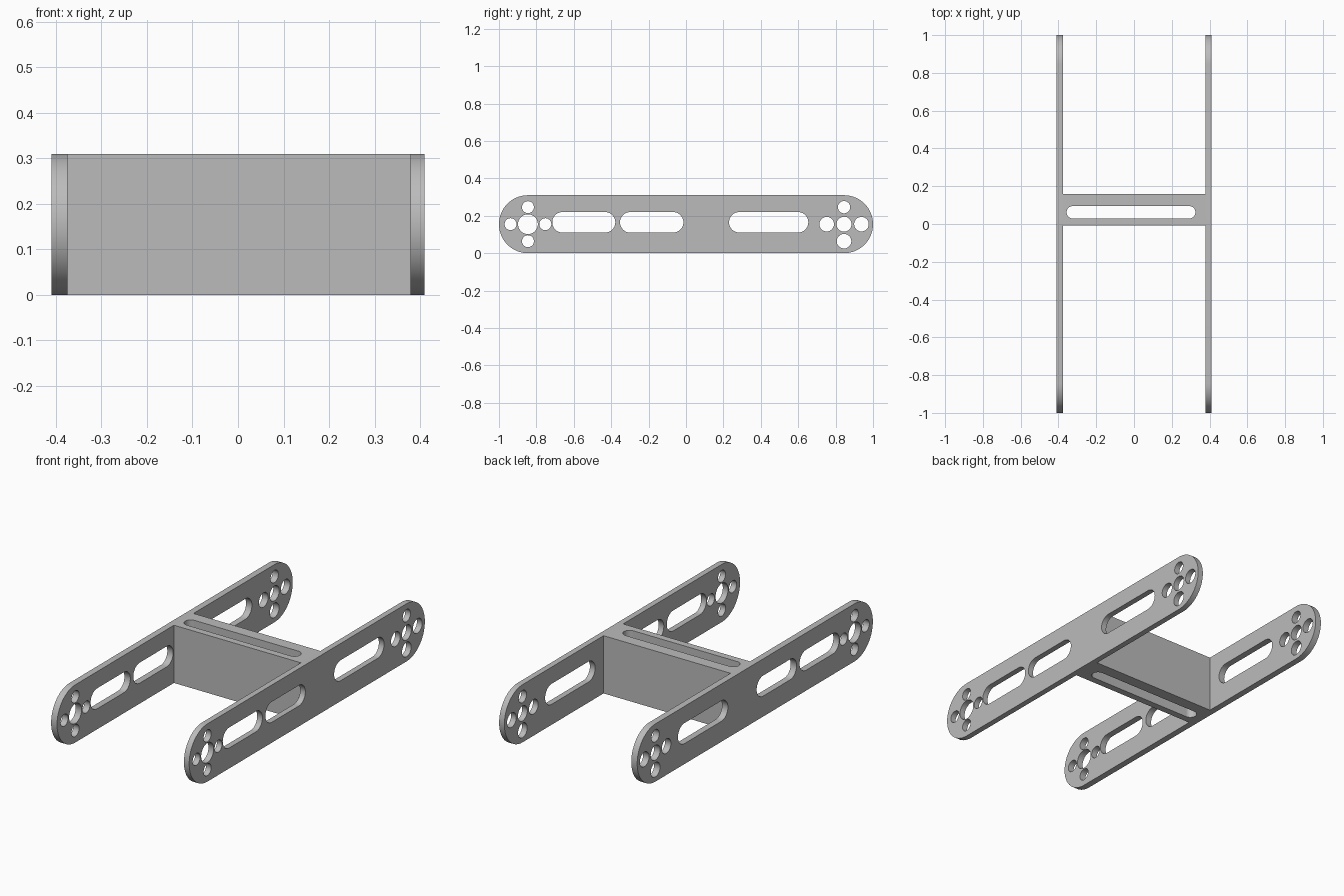
import bpy, bmesh, math
from mathutils import Matrix

if "Cube" in bpy.data.objects:
    bpy.data.objects.remove(bpy.data.objects["Cube"])

grey = bpy.data.materials.new("satin grey")
grey.use_nodes = True
grey.diffuse_color = (0.5, 0.5, 0.5, 1)
grey.node_tree.nodes["Principled BSDF"].inputs["Base Color"].default_value = grey.diffuse_color


def stadium(start, end, mid, radius, steps=20):
    """Outline of a slot running from start to end; a circle if they are 2 radii apart."""
    points = []
    for centre, turn in ((end - radius, -math.pi / 2), (start + radius, math.pi / 2)):
        for i in range(steps + 1):
            a = turn + math.pi * i / steps
            points.append((centre + radius * math.cos(a), mid + radius * math.sin(a)))
    return points


def circle(u, v, radius):
    return stadium(u - radius, u + radius, v, radius, 16)


def plate(name, outlines, low, high, axes):
    """Filled profile with holes, extruded from low to high along its normal."""
    curve = bpy.data.curves.new(name, "CURVE")
    curve.dimensions = "2D"
    curve.fill_mode = "BOTH"
    curve.extrude = (high - low) / 2
    for points in outlines:
        spline = curve.splines.new("POLY")
        spline.points.add(len(points) - 1)
        for p, (u, v) in zip(spline.points, points):
            p.co = (u, v, 0, 1)
        spline.use_cyclic_u = True
    temp = bpy.data.objects.new(name + "_profile", curve)
    bpy.context.collection.objects.link(temp)
    bpy.context.view_layer.update()
    graph = bpy.context.evaluated_depsgraph_get()
    mesh = bpy.data.meshes.new_from_object(temp.evaluated_get(graph))
    bpy.data.objects.remove(temp)

    # Weld the caps to the walls and place the plate
    bm = bmesh.new()
    bm.from_mesh(mesh)
    bmesh.ops.remove_doubles(bm, verts=bm.verts, dist=1e-5)
    bmesh.ops.transform(bm, verts=bm.verts,
                        matrix=axes @ Matrix.Translation((0, 0, (low + high) / 2)))
    bmesh.ops.recalc_face_normals(bm, faces=bm.faces)
    bm.to_mesh(mesh)
    bm.free()
    mesh.materials.clear()
    mesh.materials.append(grey)
    obj = bpy.data.objects.new(name, mesh)
    bpy.context.collection.objects.link(obj)
    bpy.ops.object.select_all(action="DESELECT")
    obj.select_set(True)
    bpy.context.view_layer.objects.active = obj
    bpy.ops.object.shade_smooth_by_angle(angle=math.radians(30))
    return obj


height = 0.31
mid = height / 2
reach = 0.845

# Side rail profile: rounded bar, three slots and a bolt pattern at each end
rail = [stadium(-1, 1, mid, mid, 32)]
for start, end in ((-0.715, -0.378), (-0.353, -0.014), (0.23, 0.654)):
    rail.append(stadium(start, end, 0.165, 0.055))
rail += [circle(-reach, mid, 0.053), circle(reach, mid, 0.04)]
for du, dv in ((1, 0), (-1, 0), (0, 1), (0, -1)):
    rail.append(circle(-reach + du * 0.093, mid + dv * 0.091, 0.032))
    big = 0.033 if dv > 0 else 0.039
    rail.append(circle(reach + du * 0.093, mid + dv * 0.091, big))

sideways = Matrix(((0, 0, 1, 0), (1, 0, 0, 0), (0, 1, 0, 0), (0, 0, 0, 1)))
plate("right_rail", rail, -0.41, -0.375, sideways)
plate("left_rail", rail, 0.379, 0.41, sideways)

# Cross block with a vertical slot
left, right, front, back = -0.375, 0.379, -0.008, 0.158
block = [(left, front), (right, front), (right, back), (left, back)]
plate("cross_block", [block, stadium(-0.357, 0.325, 0.062, 0.033)], 0, height, Matrix())
